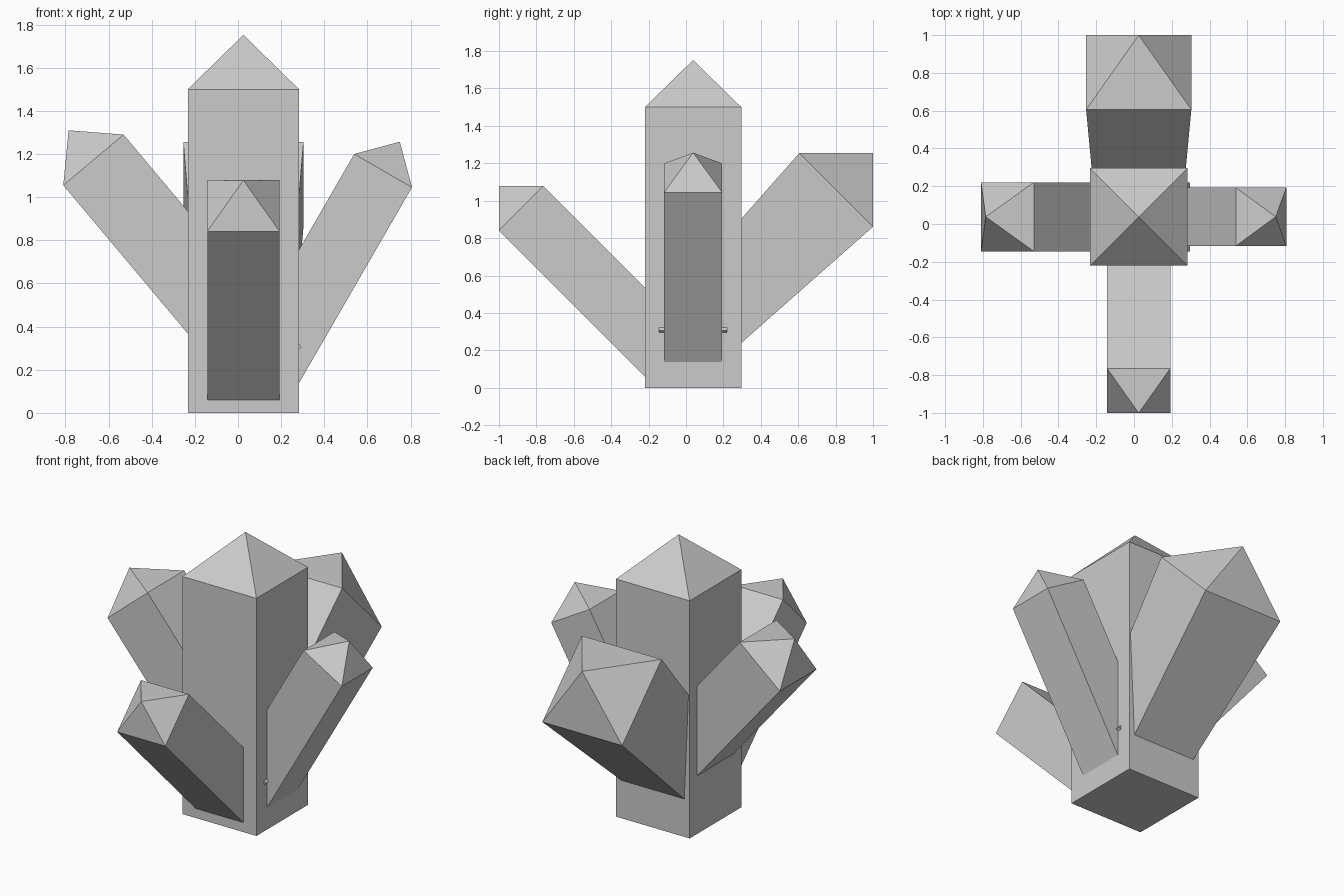
import bpy, bmesh
from math import radians
from mathutils import Matrix, Vector

if "Cube" in bpy.data.objects:
    bpy.data.objects.remove(bpy.data.objects["Cube"])


def crystal(name, shoulder, width, length, tip, axis='X', tilt=0, base_width=None):
    """Square prism ending at the shoulder centre, capped by a pyramid, tilted about an axis."""
    bm = bmesh.new()

    def ring(w, z):
        h = w / 2
        return [bm.verts.new((x * h, y * h, z))
                for x, y in ((-1, -1), (1, -1), (1, 1), (-1, 1))]

    low = ring(base_width or width, -length)
    top = ring(width, 0)
    apex = bm.verts.new((0, 0, tip))
    bm.faces.new(low[::-1])
    for i in range(4):
        j = (i + 1) % 4
        bm.faces.new((low[i], low[j], top[j], top[i]))
        bm.faces.new((top[i], top[j], apex))
    bm.transform(Matrix.Translation(Vector(shoulder)) @ Matrix.Rotation(radians(tilt), 4, axis))
    bmesh.ops.recalc_face_normals(bm, faces=bm.faces[:])
    mesh = bpy.data.meshes.new(name)
    bm.to_mesh(mesh)
    bm.free()
    obj = bpy.data.objects.new(name, mesh)
    bpy.context.collection.objects.link(obj)
    return obj


CX, CY = 0.025, 0.038

# Tall upright crystal in the middle
crystal("main_crystal", (CX, CY, 1.5), 0.515, 1.5, 0.252)

# Four leaning crystals growing out of it
crystal("front_crystal", (CX, -0.8825, 0.96), 0.335, 1.18, 0.167, 'X', 45)
crystal("back_crystal", (CX, 0.8025, 1.0575), 0.557, 1.10, 0.279, 'X', -45, base_width=0.42)
crystal("left_crystal", (-0.67, CY, 1.1725), 0.365, 1.285, 0.179, 'Y', -40)
crystal("right_crystal", (0.6725, CY, 1.1225), 0.309, 1.09, 0.155, 'Y', 30)
